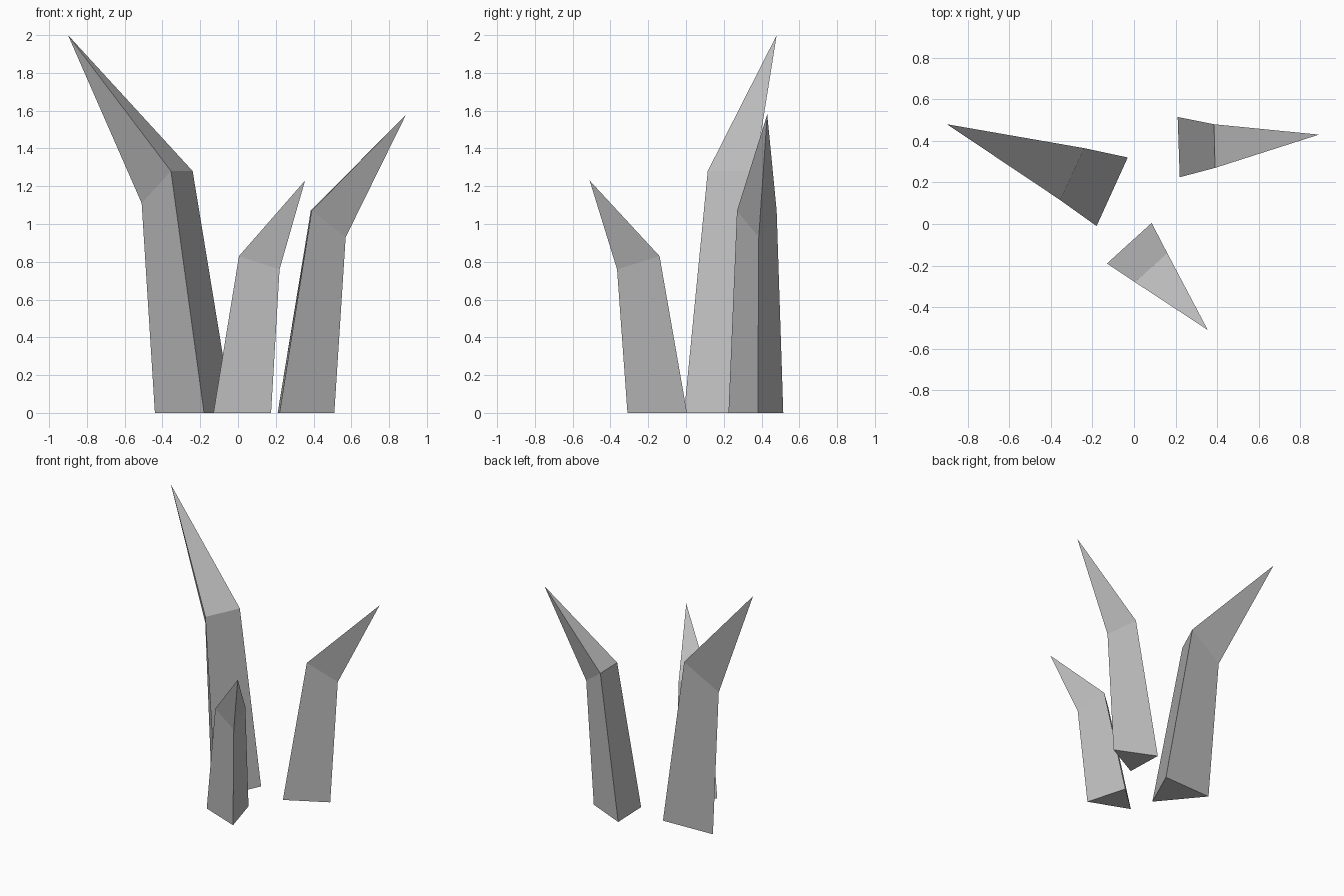
import bpy
import bmesh

# Remove the default object
default_cube = bpy.data.objects.get("Cube")
if default_cube:
    bpy.data.objects.remove(default_cube, do_unlink=True)


def make_material(name, colour):
    material = bpy.data.materials.new(name)
    material.use_nodes = True
    material.diffuse_color = colour
    shader = material.node_tree.nodes["Principled BSDF"]
    shader.inputs["Base Color"].default_value = colour
    return material


def make_blade(name, base, bend, tip, material):
    """Three-sided blade: ground triangle, bent collar triangle, pointed tip."""
    bm = bmesh.new()
    lower = [bm.verts.new((x, y, 0)) for x, y in base]
    upper = [bm.verts.new(point) for point in bend]
    point = bm.verts.new(tip)
    bm.faces.new(lower)
    for i in range(len(lower)):
        j = (i + 1) % len(lower)
        bm.faces.new((lower[i], lower[j], upper[j], upper[i]))
        bm.faces.new((upper[i], upper[j], point))
    bmesh.ops.recalc_face_normals(bm, faces=bm.faces)

    mesh = bpy.data.meshes.new(name)
    bm.to_mesh(mesh)
    bm.free()
    mesh.materials.append(material)
    blade = bpy.data.objects.new(name, mesh)
    bpy.context.scene.collection.objects.link(blade)
    return blade


grey = make_material("plain grey", (0.53, 0.53, 0.53, 1))

# Each blade lists its two inner corners, then the outer corner it leans towards
make_blade(
    "tall_right_blade",
    base=[(-0.03, 0.32), (-0.18, -0.01), (-0.44, 0.305)],
    bend=[(-0.24, 0.365, 1.28), (-0.355, 0.115, 1.28), (-0.51, 0.335, 1.11)],
    tip=(-0.9, 0.48, 2),
    material=grey,
)
make_blade(
    "middle_left_blade",
    base=[(0.21, 0.515), (0.22, 0.225), (0.51, 0.38)],
    bend=[(0.385, 0.48, 1.07), (0.39, 0.27, 1.07), (0.57, 0.385, 0.93)],
    tip=(0.89, 0.43, 1.58),
    material=grey,
)
make_blade(
    "short_front_blade",
    base=[(0.085, 0.005), (-0.13, -0.19), (0.175, -0.31)],
    bend=[(0.16, -0.14, 0.83), (0.005, -0.28, 0.83), (0.22, -0.365, 0.76)],
    tip=(0.355, -0.51, 1.23),
    material=grey,
)
